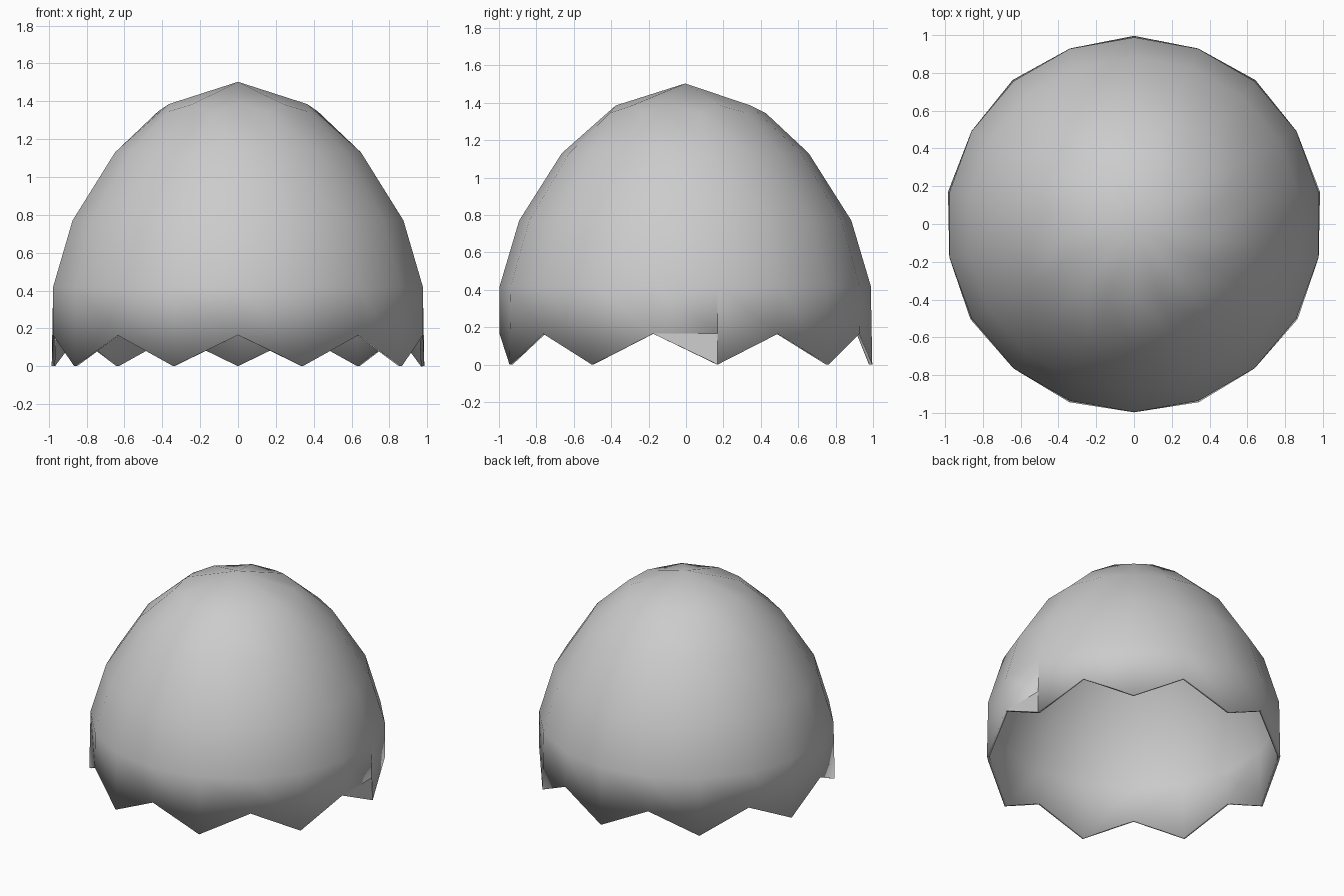
import bpy
import bmesh
from math import sin, cos, radians

cube = bpy.data.objects.get("Cube")
if cube:
    bpy.data.objects.remove(cube, do_unlink=True)

SIDES = 18
CENTRE_Y = -0.004

# Each ring: radius and height at even points, then at odd points
RINGS = [
    ((1.0, 0.0), (0.993, 0.165)),
    ((0.992, 0.42), (0.992, 0.42)),
    ((0.888, 0.77), (0.888, 0.77)),
    ((0.66, 1.13), (0.66, 1.13)),
    ((0.43, 1.345), (0.372, 1.385)),
]

bm = bmesh.new()


def point(radius, height, i):
    a = radians(90 - i * 360 / SIDES)
    return bm.verts.new((radius * cos(a), radius * sin(a) + CENTRE_Y, height))


rings = [[point(*ring[i % 2], i) for i in range(SIDES)] for ring in RINGS]
apex = bm.verts.new((0, CENTRE_Y, 1.503))

# Shell wall, with one notch facet split into a flat chip and the wall above it
CHIP = 4
for lower, upper in zip(rings, rings[1:]):
    for i in range(SIDES):
        j = (i + 1) % SIDES
        if lower is rings[0] and i == CHIP:
            corner = point(0.993, 0.165, i)
            bm.faces.new((corner, lower[j], upper[j], upper[i]))
            bm.faces.new((lower[i], lower[j], corner))
        else:
            bm.faces.new((lower[i], lower[j], upper[j], upper[i]))

# Pointed cap
for i in range(SIDES):
    bm.faces.new((rings[-1][i], rings[-1][(i + 1) % SIDES], apex))

bmesh.ops.recalc_face_normals(bm, faces=bm.faces)
for f in bm.faces:
    f.smooth = not (len(f.verts) == 3 and apex not in f.verts)

mesh = bpy.data.meshes.new("broken_eggshell")
bm.to_mesh(mesh)
bm.free()
shell = bpy.data.objects.new("broken_eggshell", mesh)
bpy.context.collection.objects.link(shell)

# Thin shell thickness, inward
solid = shell.modifiers.new("thickness", "SOLIDIFY")
solid.thickness = 0.018
solid.offset = -1

# Pale grey shell
colour = (0.6, 0.6, 0.6, 1)
mat = bpy.data.materials.new("pale_grey_shell")
mat.use_nodes = True
mat.diffuse_color = colour
mat.node_tree.nodes["Principled BSDF"].inputs["Base Color"].default_value = colour
mesh.materials.append(mat)
